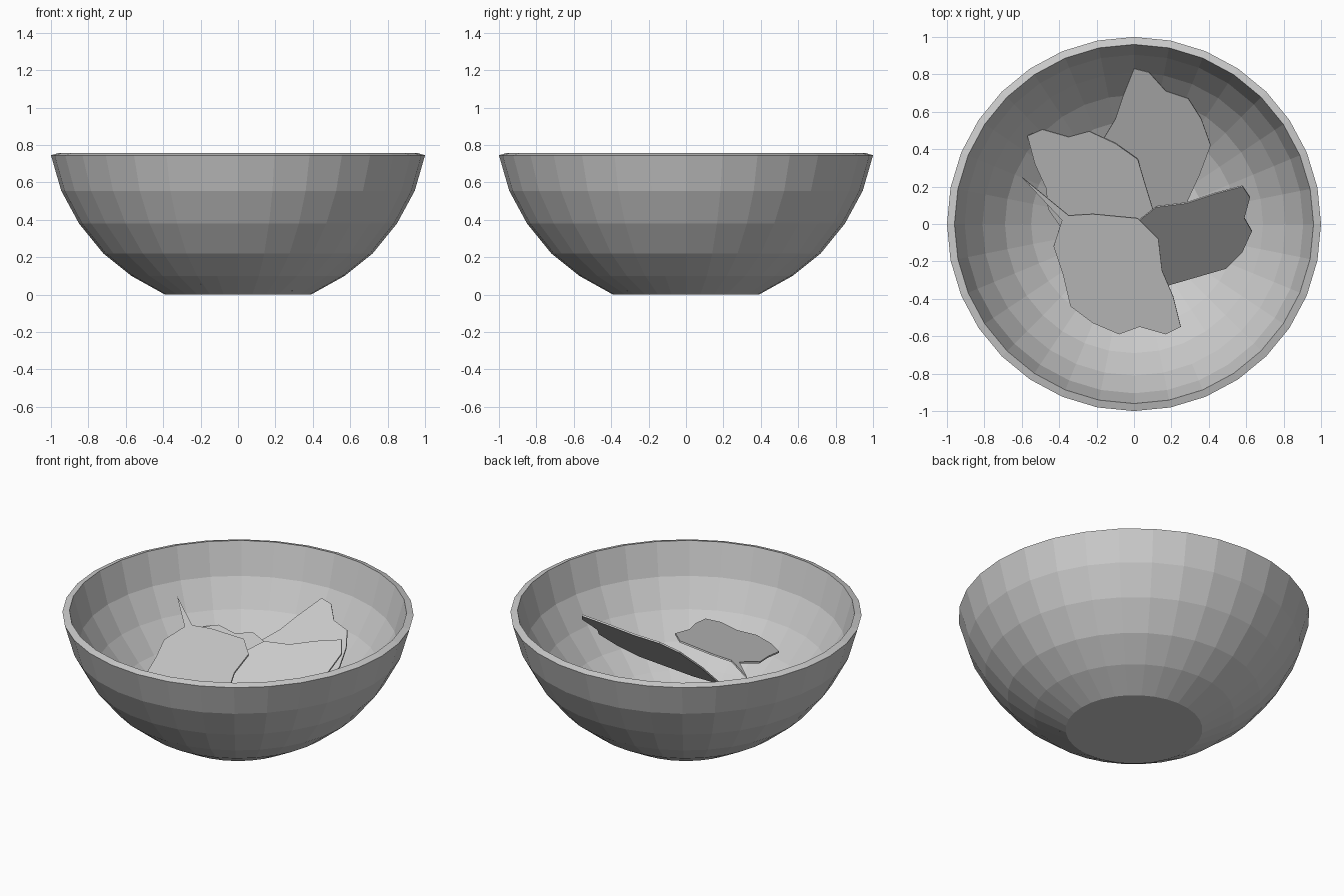
import bpy, bmesh
from math import sin, cos, tau

if "Cube" in bpy.data.objects:
    bpy.data.objects.remove(bpy.data.objects["Cube"])


def make_object(name, bm):
    bmesh.ops.recalc_face_normals(bm, faces=bm.faces)
    mesh = bpy.data.meshes.new(name)
    bm.to_mesh(mesh)
    bm.free()
    obj = bpy.data.objects.new(name, mesh)
    bpy.context.collection.objects.link(obj)
    return obj


def lathe(name, profile, sides):
    """Revolve an (r, z) profile about z and cap both ends."""
    bm = bmesh.new()
    rings = [[bm.verts.new((r * cos(tau * i / sides), r * sin(tau * i / sides), z))
              for i in range(sides)] for r, z in profile]
    for a, b in zip(rings, rings[1:]):
        for i in range(sides):
            j = (i + 1) % sides
            bm.faces.new((a[i], a[j], b[j], b[i]))
    bm.faces.new(rings[0])
    bm.faces.new(rings[-1])
    return make_object(name, bm)


def leaf(name, outline, base, slope_x, slope_y, thick=0.01):
    """Thin flat leaf: a top-view outline laid on a tilted plane."""
    bm = bmesh.new()
    face = bm.faces.new([bm.verts.new((x, y, base + slope_x * x + slope_y * y))
                         for x, y in outline])
    face.normal_update()
    if face.normal.z < 0:
        face.normal_flip()
    down = -thick * face.normal
    geom = bmesh.ops.extrude_face_region(bm, geom=[face], use_keep_orig=True)["geom"]
    verts = [g for g in geom if isinstance(g, bmesh.types.BMVert)]
    bmesh.ops.translate(bm, verts=verts, vec=down)
    return make_object(name, bm)


# Bowl: outer wall, bevelled rim, inner wall
lathe("bowl", [(0.39, 0), (0.57, 0.10), (0.72, 0.22), (0.85, 0.38), (0.945, 0.555),
               (1.0, 0.745), (0.96, 0.757), (0.905, 0.56), (0.81, 0.395),
               (0.69, 0.25), (0.55, 0.135), (0.375, 0.04)], 32)

# Leaf leaning on the back wall
leaf("back_leaf", [(0, .83), (.08, .81), (.17, .71), (.29, .67), (.36, .56), (.41, .42),
                   (.35, .26), (.29, .13), (.25, -.1), (.29, -.32), (.18, -.27),
                   (.08, -.1), (-.04, .18), (-.16, .46), (-.10, .56), (-.06, .68)],
     .162, .024, .438)

# Leaf on the left, running under the front leaf
leaf("left_leaf", [(-.57, .47), (-.49, .505), (-.35, .465), (-.24, .495), (-.10, .43),
                   (.02, .345), (.06, .21), (.10, .08), (.09, -.12), (.0, -.28),
                   (-.2, -.45), (-.29, -.22), (-.39, -.02), (-.46, .08), (-.47, .19),
                   (-.53, .32)],
     .233, .10, .33)

# Steep leaf on the right
leaf("right_leaf", [(.58, .20), (.62, .14), (.59, .03), (.63, -.04), (.58, -.15),
                    (.49, -.24), (.18, -.33), (0, -.34), (-.01, -.15), (.03, .02),
                    (.12, .09), (.28, .11), (.43, .16)],
     .49, -.02, .91)

# Top leaf at the front, with its thin stalk
leaf("front_leaf", [(-.60, .25), (-.35, .045), (-.22, .053), (.02, .03), (.13, -.08),
                    (.15, -.25), (.21, -.39), (.25, -.55), (.17, -.59), (.03, -.55),
                    (-.08, -.59), (-.22, -.53), (-.34, -.44), (-.38, -.27),
                    (-.43, -.12), (-.385, .02)],
     .57, .06, .27)
